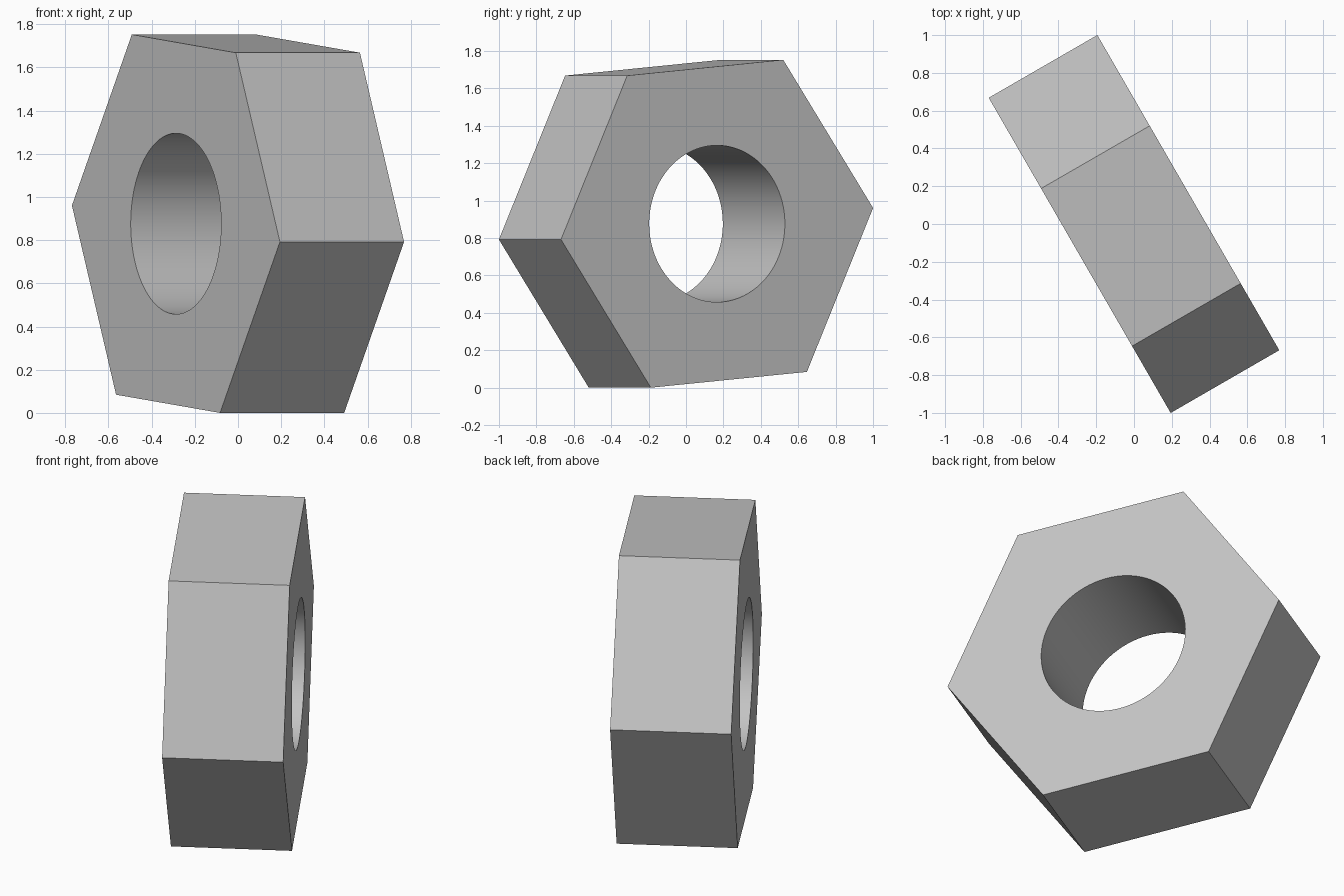
import bpy
import bmesh
from math import cos, sin, radians, tau
from mathutils import Matrix, Vector

cube = bpy.data.objects.get("Cube")
if cube:
    bpy.data.objects.remove(cube, do_unlink=True)

SIDES, ARC = 6, 16          # hexagon sides, hole segments per side
OUTER, HOLE, DEPTH = 0.967, 0.419, 0.664
ROLL, TURN = radians(5), radians(30)

steel = bpy.data.materials.new("plain_grey")
steel.use_nodes = True
grey = (0.55, 0.55, 0.55, 1)
steel.diffuse_color = grey
steel.node_tree.nodes["Principled BSDF"].inputs["Base Color"].default_value = grey

bm = bmesh.new()


def ring(radius, count, z):
    angles = [ROLL + tau * i / count for i in range(count)]
    return [bm.verts.new((radius * cos(a), radius * sin(a), z)) for a in angles]


def walls(low, high):
    n = len(low)
    return [bm.faces.new((low[i], low[(i + 1) % n], high[(i + 1) % n], high[i]))
            for i in range(n)]


# Hexagonal outside and round bore
hexes = [ring(OUTER, SIDES, z) for z in (-DEPTH / 2, DEPTH / 2)]
bores = [ring(HOLE, SIDES * ARC, z) for z in (-DEPTH / 2, DEPTH / 2)]
walls(*hexes)
for face in walls(*bores):
    face.smooth = True

# Flat end faces, one sector per side
for outer, inner in zip(hexes, bores):
    for k in range(SIDES):
        arc = [inner[(k * ARC + j) % len(inner)] for j in range(ARC + 1)]
        bm.faces.new([outer[(k + 1) % SIDES], outer[k]] + arc)
bmesh.ops.recalc_face_normals(bm, faces=bm.faces)

# Stand the nut up with its bore horizontal
across = Vector((-sin(TURN), cos(TURN), 0))
axis = Vector((cos(TURN), sin(TURN), 0))
stand = Matrix((across, Vector((0, 0, 1)), axis)).transposed().to_4x4()
height = OUTER * sin(radians(65))
bm.transform(Matrix.Translation((0, 0, height)) @ stand)

mesh = bpy.data.meshes.new("hex_nut")
bm.to_mesh(mesh)
bm.free()
mesh.materials.append(steel)
nut = bpy.data.objects.new("hex_nut", mesh)
bpy.context.collection.objects.link(nut)

# Smooth bore with sharp rims
bpy.ops.object.select_all(action="DESELECT")
nut.select_set(True)
bpy.context.view_layer.objects.active = nut
bpy.ops.object.shade_smooth_by_angle(angle=radians(30))
